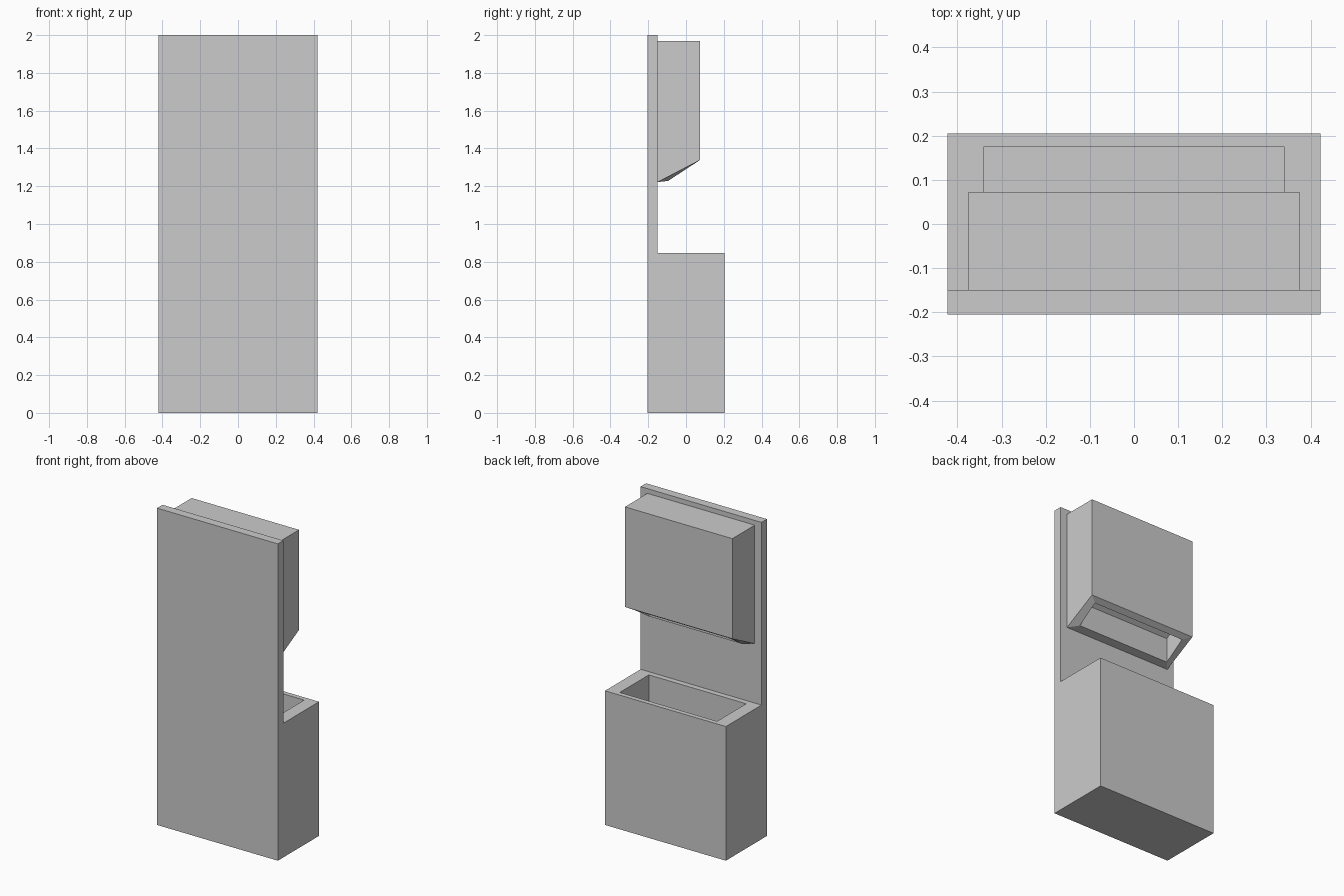
import bpy, bmesh, math
from mathutils import Vector

if "Cube" in bpy.data.objects:
    bpy.data.objects.remove(bpy.data.objects["Cube"])


def extruded_profile(bm, profile, half_width):
    """Extrude a closed (y, z) profile symmetrically along x."""
    face = bm.faces.new([bm.verts.new((-half_width, y, z)) for y, z in profile])
    ext = bmesh.ops.extrude_face_region(bm, geom=[face], use_keep_orig=True)
    new = [v for v in ext["geom"] if isinstance(v, bmesh.types.BMVert)]
    bmesh.ops.translate(bm, verts=new, vec=(2 * half_width, 0, 0))
    bmesh.ops.recalc_face_normals(bm, faces=bm.faces[:])


def recess(bm, face, half_width, near, far, height):
    """Frame an opening in a face between two (y, z) edges, then push it along z."""
    face = bmesh.ops.extrude_discrete_faces(bm, faces=[face])["faces"][0]
    mid = face.calc_center_median().y
    for v in face.verts:
        y, z = far if v.co.y > mid else near
        v.co = Vector((math.copysign(half_width, v.co.x), y, z))
    face = bmesh.ops.extrude_discrete_faces(bm, faces=[face])["faces"][0]
    bmesh.ops.translate(bm, verts=face.verts[:], vec=(0, 0, height))


def face_near(bm, point):
    return min(bm.faces, key=lambda f: (f.calc_center_median() - Vector(point)).length)


def make_object(name, profile, half_width, opening_center, opening):
    bm = bmesh.new()
    extruded_profile(bm, profile, half_width)
    recess(bm, face_near(bm, opening_center), *opening)
    bmesh.ops.recalc_face_normals(bm, faces=bm.faces[:])
    mesh = bpy.data.meshes.new(name)
    bm.to_mesh(mesh)
    bm.free()
    obj = bpy.data.objects.new(name, mesh)
    bpy.context.collection.objects.link(obj)
    return obj


# Wall panel with the waste bin, one L-shaped body, open at the top of the bin
make_object(
    "panel_and_waste_bin",
    [(-0.205, 0), (0.205, 0), (0.205, 0.847), (-0.15, 0.847), (-0.15, 2), (-0.205, 2)],
    0.422, (0, 0.03, 0.847),
    (0.34, (-0.115, 0.847), (0.175, 0.847), -0.78))

# Towel dispenser with a slanted underside, a raised lip and an outlet slot
make_object(
    "towel_dispenser",
    [(-0.15, 1.222), (0.073, 1.338), (0.073, 1.97), (-0.15, 1.97)],
    0.375, (0, -0.04, 1.28),
    (0.325, (-0.095, 1.228), (0.04, 1.317), 0.155))
